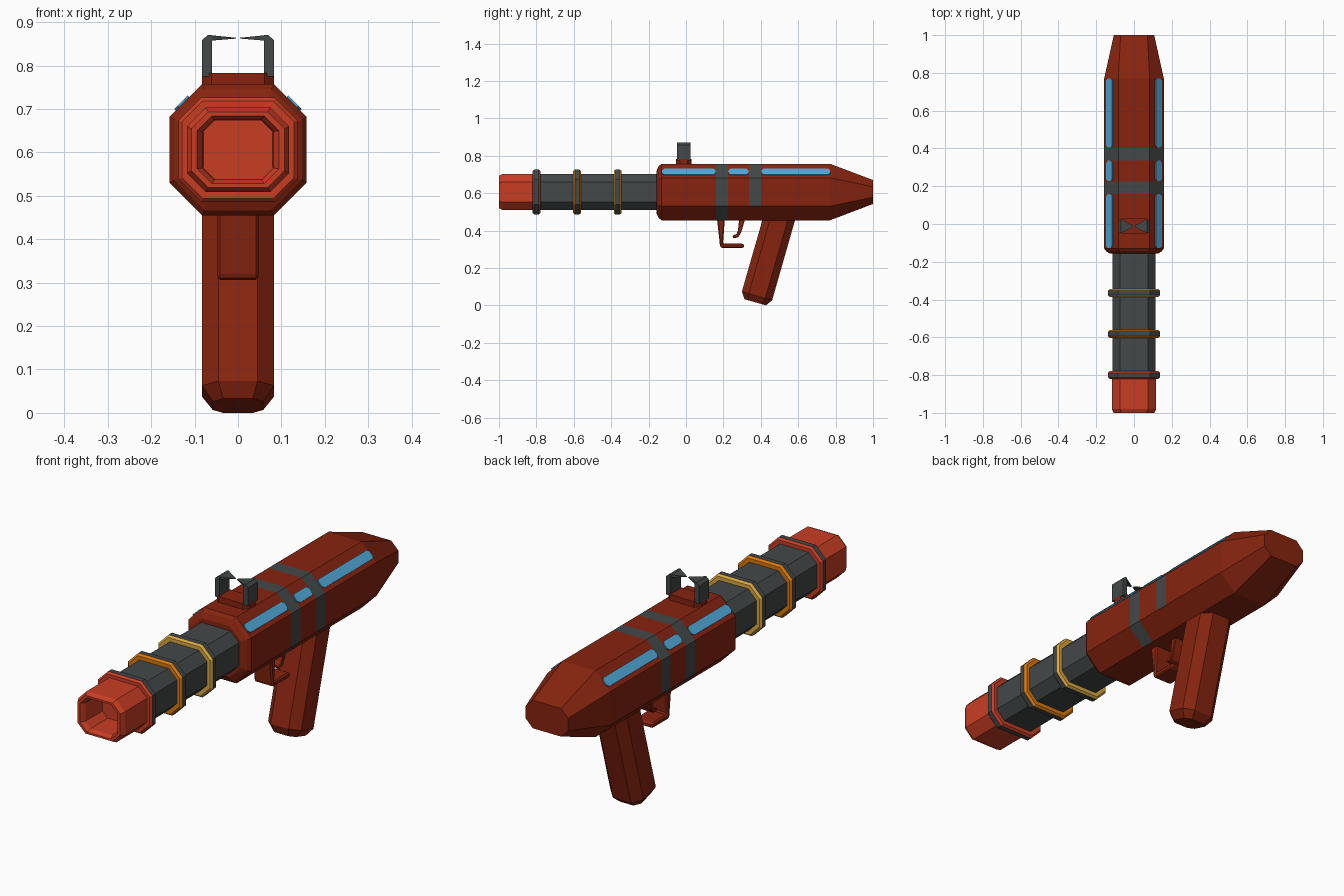
import bpy, bmesh, math
from mathutils import Vector

if "Cube" in bpy.data.objects:
    bpy.data.objects.remove(bpy.data.objects["Cube"])


def material(name, hexcode):
    lin = lambda v: v / 12.92 if v <= 0.04045 else ((v + 0.055) / 1.055) ** 2.4
    m = bpy.data.materials.new(name)
    m.diffuse_color = [lin(int(hexcode[i:i + 2], 16) / 255) for i in (0, 2, 4)] + [1]
    m.use_nodes = True
    m.node_tree.nodes["Principled BSDF"].inputs["Base Color"].default_value = m.diffuse_color
    return m


MAROON = material("dark_red", "87240F")
RED = material("bright_red", "C93D24")
GREY = material("dark_grey", "434848")
BLUE = material("blue", "50AADA")
GOLD = material("gold", "DAA840")
ORANGE = material("orange", "DD7A0A")
CZ = 0.606  # height of the barrel axis


def octagon(w, h, c):
    """Chamfered rectangle; side 0 faces +x, side 2 faces up, side 6 down."""
    return [(w, c - h), (w, h - c), (w - c, h), (c - w, h),
            (-w, h - c), (-w, c - h), (c - w, -h), (w - c, -h)]


def loft(name, sections, mats, rule=lambda s, k: 0):
    """Skin a row of sections; rule(segment, side) picks the material slot."""
    bm = bmesh.new()
    rows = [[bm.verts.new(p) for p in s] for s in sections]
    n = len(rows[0])
    for s in range(len(rows) - 1):
        for k in range(n):
            j = (k + 1) % n
            f = bm.faces.new((rows[s][k], rows[s][j], rows[s + 1][j], rows[s + 1][k]))
            f.material_index = rule(s, k)
    bm.faces.new(rows[0])
    bm.faces.new(rows[-1])
    bmesh.ops.recalc_face_normals(bm, faces=bm.faces)
    me = bpy.data.meshes.new(name)
    bm.to_mesh(me)
    bm.free()
    for m in mats:
        me.materials.append(m)
    ob = bpy.data.objects.new(name, me)
    bpy.context.collection.objects.link(ob)
    return ob


def tube(name, stations, mats, rule=lambda s, k: 0):
    """Octagonal loft along y from (y, half width, half height, chamfer)."""
    return loft(name, [[(x, y, CZ + z) for x, z in octagon(w, h, c)]
                       for y, w, h, c in stations], mats, rule)


def plate_x(name, profile, half, mat, edge=0.006):
    """Side profile (y, z) extruded across x, with a small edge bevel."""
    ob = loft(name, [[(x, y, z) for y, z in profile] for x in (-half, half)], [mat])
    if edge:
        b = ob.modifiers.new("edge", "BEVEL")
        b.width, b.segments = edge, 1
    return ob


# Body with two painted bands wrapped over it
full = (0.158, 0.151, 0.075)


def body_rule(s, k):
    return int((s == 3 and k != 6) or (s == 5 and k <= 4))


tube("body", [(-0.157, 0.125, 0.115, 0.055), (-0.145, 0.147, 0.140, 0.07)]
     + [(y, *full) for y in (-0.13, 0.16, 0.225, 0.337, 0.402, 0.77)]
     + [(1.0, 0.107, 0.064, 0.036)], [MAROON, GREY], body_rule)

# Blue side stripes on the upper slanted faces
for side in (-1, 1):
    along = Vector((side * 0.075, 0, -0.074)).normalized()
    out = Vector((side * 0.074, 0, 0.075)).normalized()
    mid = Vector((side * 0.1285, 0, 0.7125))
    for i, (a, b) in enumerate(((-0.128, 0.158), (0.227, 0.335), (0.404, 0.77))):
        outline = [(y + (a + b) / 2, t) for y, t in octagon((b - a) / 2, 0.022, 0.011)]
        loft(f"blue_stripe_{'left' if side < 0 else 'right'}_{i + 1}",
             [[mid + along * t + out * d + Vector((0, y, 0)) for y, t in outline]
              for d in (-0.003, 0.004)], [BLUE])

# Barrel and hollow muzzle
tube("barrel", [(-0.82, 0.115, 0.095, 0.042), (-0.12, 0.115, 0.095, 0.042)], [GREY])
tube("muzzle", [(-0.80, 0.117, 0.097, 0.043), (-0.98, 0.117, 0.097, 0.043),
                (-1.0, 0.107, 0.087, 0.039), (-1.0, 0.094, 0.078, 0.034),
                (-0.98, 0.082, 0.069, 0.027), (-0.86, 0.080, 0.067, 0.026)], [RED])

# Barrel rings: coloured faces, grey rim
for name, y, mat in (("front_ring", -0.80, RED), ("middle_ring", -0.582, ORANGE),
                     ("rear_ring", -0.365, GOLD)):
    tube(name, [(y + d, 0.137 - r, 0.120 - r, 0.052 - r / 2) for d, r in
                ((-0.021, 0.03), (-0.021, 0.008), (-0.012, 0), (0.012, 0),
                 (0.021, 0.008), (0.021, 0.03))],
         [mat, GREY], lambda s, k: int(s == 2))

# Sight base and two hooked posts with pointed tips
SY = -0.012
loft("sight_base", [[(x, y + SY, z) for x, y in octagon(w, h, 0.022)]
                    for z, w, h in ((0.745, 0.083, 0.042), (0.783, 0.083, 0.042))], [MAROON])
for side, label in ((-1, "left"), (1, "right")):
    loft(f"sight_post_{label}",
         [[(side * x, SY + y, z) for x, y in
           ((outer, -0.036), (outer, 0.036), (0.06, 0.036), (0.06, -0.036))]
          for z, outer in ((0.775, 0.083), (0.858, 0.083), (0.870, 0.07))], [GREY])
    loft(f"sight_tip_{label}",
         [[(side * x, SY + y, z) for y, z in ((-h, lo), (h, lo), (h, hi), (-h, hi))]
          for x, h, lo, hi in ((0.065, 0.036, 0.857, 0.870), (0.005, 0.003, 0.862, 0.864))],
         [GREY])

# Slanted pistol grip with a chamfered foot
axis = Vector((0, 0.275, 0.961)).normalized()
across = Vector((0, 0.961, -0.275)).normalized()
foot = Vector((0, 0.370, 0.0165))
loft("grip", [[foot + axis * t + across * q + Vector((p, 0, 0)) for p, q in octagon(w, h, c)]
              for t, w, h, c in ((0, 0.058, 0.06, 0.024), (0.035, 0.083, 0.084, 0.038),
                                 (0.51, 0.083, 0.084, 0.038))], [MAROON])

# Trigger guard and trigger
plate_x("trigger_guard", [(0.165, 0.47), (0.182, 0.315), (0.190, 0.306), (0.305, 0.306),
                          (0.314, 0.318), (0.305, 0.330), (0.198, 0.330), (0.208, 0.47)],
        0.047, MAROON)
plate_x("trigger", [(0.285, 0.47), (0.278, 0.40), (0.270, 0.382), (0.248, 0.372),
                    (0.253, 0.359), (0.280, 0.364), (0.296, 0.392), (0.318, 0.47)],
        0.03, MAROON, 0.003)
